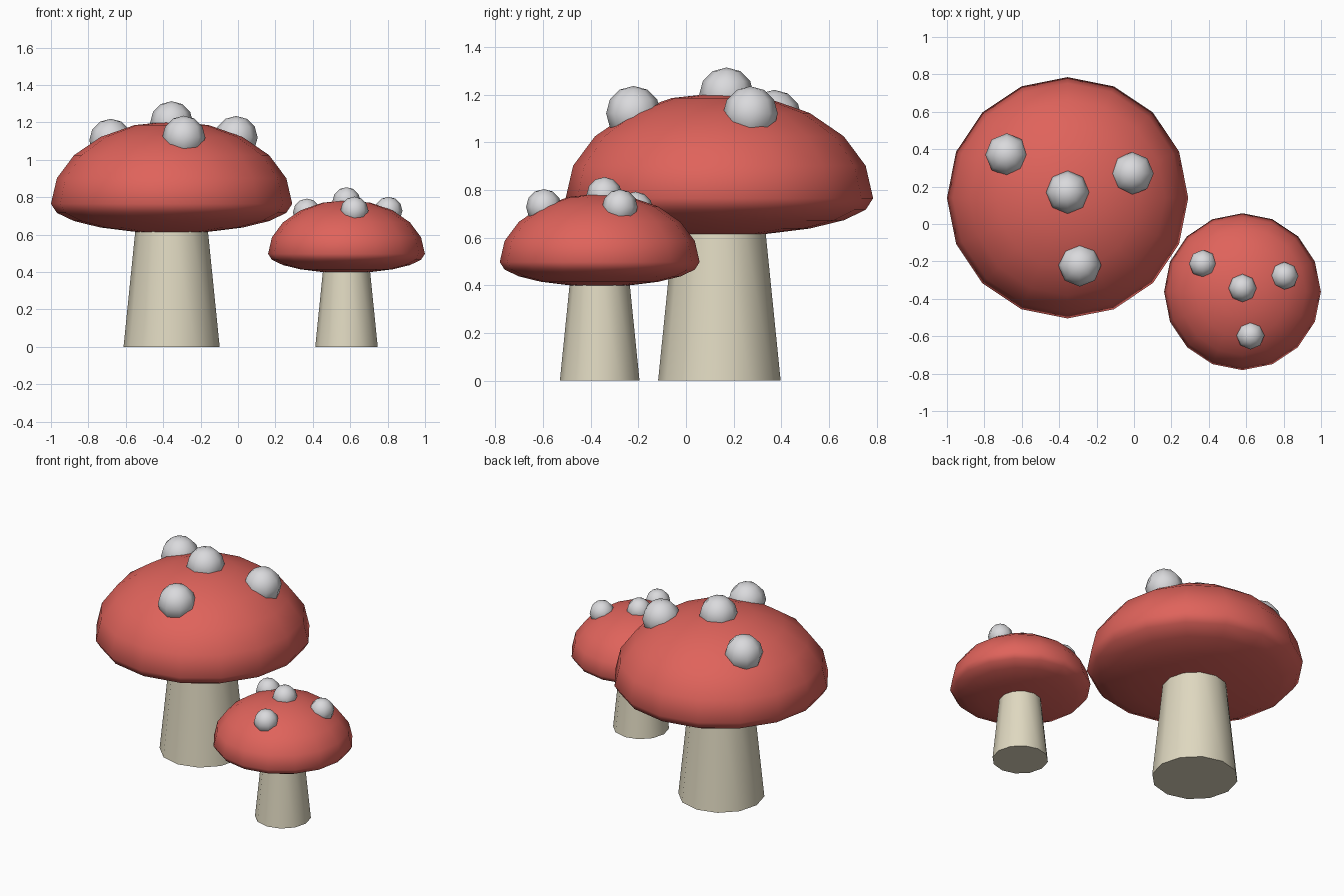
import bpy, bmesh, math
from mathutils import Matrix, Vector

if "Cube" in bpy.data.objects:
    bpy.data.objects.remove(bpy.data.objects["Cube"], do_unlink=True)


def material(name, rgb):
    m = bpy.data.materials.new(name)
    m.use_nodes = True
    m.diffuse_color = (*rgb, 1)
    m.node_tree.nodes["Principled BSDF"].inputs["Base Color"].default_value = (*rgb, 1)
    return m


RED = material("cap_red", (0.74, 0.125, 0.105))
CREAM = material("stem_cream", (0.74, 0.69, 0.53))
WHITE = material("spot_white", (0.70, 0.70, 0.72))

# Cap proportions for the large mushroom
CAP_R, CAP_Z, DOME, BELLY = 0.645, 0.765, 0.442, 0.157
SPOT_R = 0.115
SPOTS = [(0, 0.03), (-0.325, 0.23), (0.345, 0.13), (0.065, -0.36)]


def finish(name, bm, mat, origin, scale, angle=180):
    bmesh.ops.transform(bm, matrix=Matrix.Translation(origin) @ Matrix.Scale(scale, 4),
                        verts=bm.verts)
    mesh = bpy.data.meshes.new(name)
    bm.to_mesh(mesh)
    bm.free()
    mesh.materials.append(mat)
    obj = bpy.data.objects.new(name, mesh)
    bpy.context.collection.objects.link(obj)
    bpy.ops.object.select_all(action="DESELECT")
    obj.select_set(True)
    bpy.context.view_layer.objects.active = obj
    if angle < 180:
        bpy.ops.object.shade_smooth_by_angle(angle=math.radians(angle))
    else:
        bpy.ops.object.shade_smooth()
    return obj


def mushroom(label, origin, scale):
    # Tapered stem, running up into the cap
    bm = bmesh.new()
    bmesh.ops.create_cone(bm, cap_ends=True, segments=12, radius1=0.257, radius2=0.186,
                          depth=0.7, matrix=Matrix.Translation((0, 0, 0.35)))
    finish(label + "_stem", bm, CREAM, origin, scale, 40)

    # Cap: a sphere with a tall dome and a flattened underside
    bm = bmesh.new()
    bmesh.ops.create_uvsphere(bm, u_segments=16, v_segments=10, radius=1)
    for v in bm.verts:
        height = DOME if v.co.z > 0 else BELLY
        v.co = Vector((v.co.x * CAP_R, v.co.y * CAP_R, CAP_Z + v.co.z * height))
    finish(label + "_cap", bm, RED, origin, scale)

    # Round spots half sunk into the dome
    for i, (x, y) in enumerate(SPOTS):
        z = CAP_Z + DOME * math.sqrt(1 - (x * x + y * y) / CAP_R ** 2) - 0.008
        bm = bmesh.new()
        bmesh.ops.create_uvsphere(bm, u_segments=8, v_segments=6, radius=SPOT_R,
                                  matrix=Matrix.Translation((x, y, z)))
        finish(f"{label}_spot_{i + 1}", bm, WHITE, origin, scale)


mushroom("large_mushroom", Vector((-0.355, 0.14, 0)), 1)
mushroom("small_mushroom", Vector((0.58, -0.362, 0)), 0.65)
